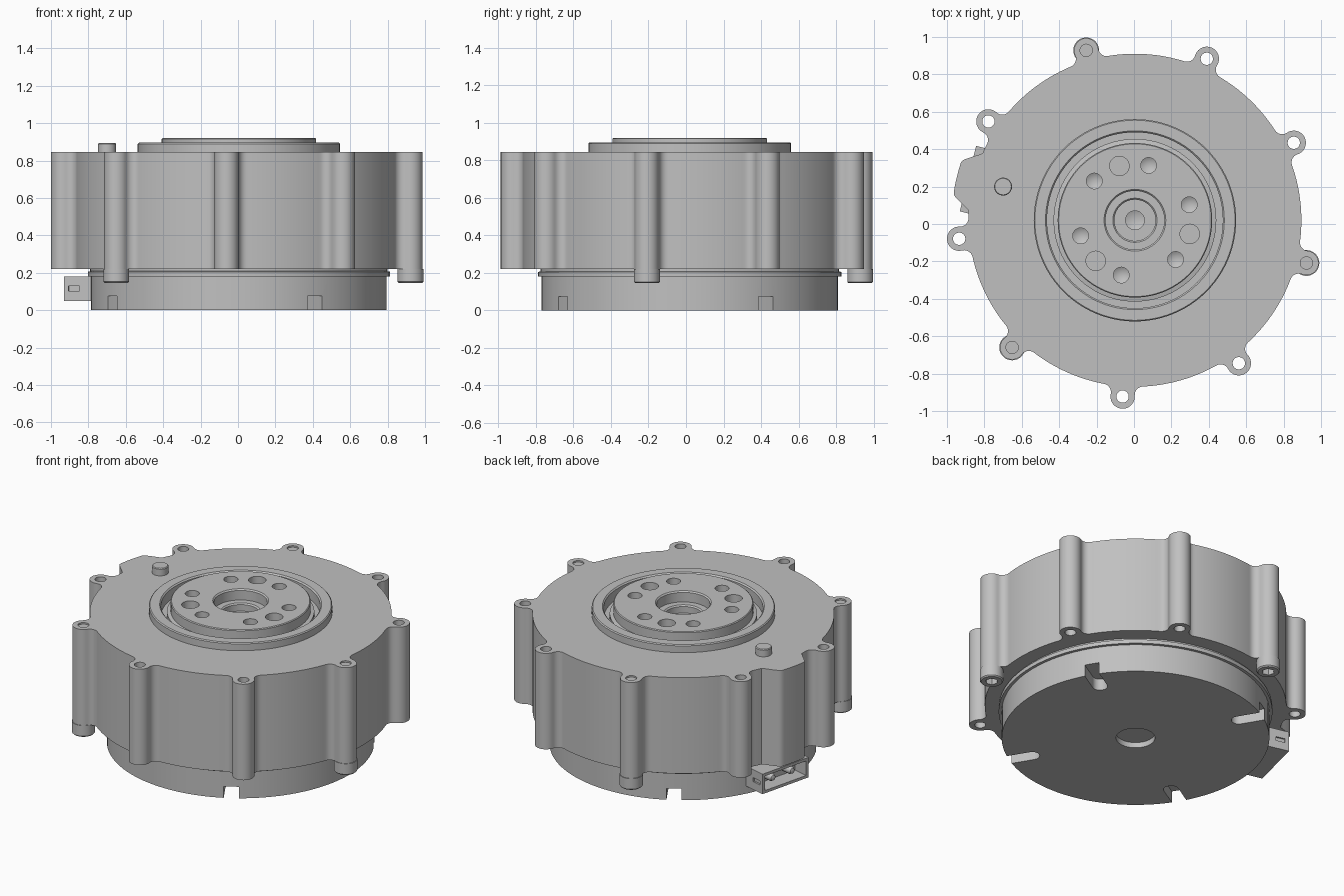
import bpy, bmesh
from math import sin, cos, acos, atan2, pi, radians
from mathutils import Matrix, Vector

if "Cube" in bpy.data.objects:
    bpy.data.objects.remove(bpy.data.objects["Cube"])

AXIS = Vector((0.005, 0.02, 0))      # common axis of the round parts
LUG_DIST = 0.945
LUG_ANGLES = [-14 + 40 * i for i in range(9)]
SCREW_ANGLES = [-14, 106, 226]
PORT_ANGLE = 166

metal = bpy.data.materials.new("grey metal")
metal.use_nodes = True
metal.diffuse_color = (0.53, 0.53, 0.53, 1)
metal.node_tree.nodes["Principled BSDF"].inputs["Base Color"].default_value = metal.diffuse_color


def place(angle):
    return Matrix.Translation(AXIS) @ Matrix.Rotation(radians(angle), 4, 'Z')


def polar(r, a):
    return Vector((r * cos(a), r * sin(a)))


def finish(name, bm, matrix):
    bmesh.ops.remove_doubles(bm, verts=bm.verts, dist=1e-5)
    bmesh.ops.recalc_face_normals(bm, faces=bm.faces)
    bm.transform(matrix)
    mesh = bpy.data.meshes.new(name)
    bm.to_mesh(mesh)
    bm.free()
    mesh.materials.append(metal)
    obj = bpy.data.objects.new(name, mesh)
    bpy.context.collection.objects.link(obj)
    return obj


def lathe(name, profile, matrix=None, steps=96, closed=False):
    """Revolve (radius, height) points about the local z axis."""
    bm = bmesh.new()
    vs = [bm.verts.new((r, 0, z)) for r, z in profile]
    pairs = list(zip(vs, vs[1:])) + ([(vs[-1], vs[0])] if closed else [])
    edges = [bm.edges.new(p) for p in pairs]
    bmesh.ops.spin(bm, geom=vs + edges, cent=(0, 0, 0), axis=(0, 0, 1),
                   angle=2 * pi, steps=steps)
    return finish(name, bm, matrix or place(0))


def prism(name, outline, z0, z1, matrix=None):
    """Extrude a flat outline from z0 to z1."""
    bm = bmesh.new()
    face = bm.faces.new([bm.verts.new((x, y, z0)) for x, y in outline])
    top = bmesh.ops.extrude_face_region(bm, geom=[face])["geom"]
    bmesh.ops.translate(bm, vec=(0, 0, z1 - z0),
                        verts=[g for g in top if isinstance(g, bmesh.types.BMVert)])
    return finish(name, bm, matrix or place(0))


def box(name, x0, x1, y0, y1, z0, z1, matrix):
    return prism(name, [(x0, y0), (x1, y0), (x1, y1), (x0, y1)], z0, z1, matrix)


def cut(obj, cutters):
    bpy.context.view_layer.objects.active = obj
    for c in cutters:
        mod = obj.modifiers.new("cut", 'BOOLEAN')
        mod.operation, mod.solver, mod.object = 'DIFFERENCE', 'EXACT', c
        bpy.ops.object.modifier_apply(modifier=mod.name)
        bpy.data.objects.remove(c)


def at(r, angle):
    return place(angle) @ Matrix.Translation((r, 0, 0))


# Housing outline: a disc with nine filleted lugs and one raised cable pad
R, LUG_R, FILLET = 0.89, 0.065, 0.045
near, far = R + FILLET, LUG_R + FILLET
beta = acos((near ** 2 + LUG_DIST ** 2 - far ** 2) / (2 * near * LUG_DIST))
fillet_c = polar(near, -beta)
lug_c = Vector((LUG_DIST, 0))
theta = atan2(fillet_c.y - lug_c.y, fillet_c.x - lug_c.x)
half = []
for i in range(8):
    half.append(fillet_c + polar(FILLET, (pi - beta) + (theta + beta) * i / 7))
for i in range(1, 11):
    half.append(lug_c + polar(LUG_R, theta * (1 - i / 10)))
lug = half + [Vector((p.x, -p.y)) for p in reversed(half[:-1])]

outline = []
for a in LUG_ANGLES:
    turn = Matrix.Rotation(radians(a), 2)
    outline += [turn @ p for p in lug]
    start, span = radians(a) + beta, radians(40) - 2 * beta
    for i in range(1, 30):
        phi = start + span * i / 30
        rise = 0
        if a + 20 == PORT_ANGLE:
            off = abs(phi - radians(PORT_ANGLE + 0.5))
            rise = min(1, max(0, (radians(10) - off) / radians(4.5)))
        outline.append(polar(R + 0.09 * rise, phi))
housing = prism("housing", outline, 0.22, 0.845)

hole = [(0, 0.1), (0.033, 0.1), (0.033, 1), (0, 1)]
cutters = [lathe("lug_hole", hole, at(LUG_DIST, a), 24) for a in LUG_ANGLES]
cutters.append(lathe("hub_pocket", [(0, 0.72), (0.472, 0.72), (0.472, 1), (0, 1)]))
cut(housing, cutters)

# Raised rim, seal in the groove, and output hub
lathe("top_rim", [(0.47, 0.8), (0.47, 0.887), (0.478, 0.895), (0.535, 0.895),
                  (0.541, 0.889), (0.541, 0.84), (0.48, 0.84), (0.48, 0.8)], closed=True)
lathe("groove_seal", [(0.4, 0.74), (0.4, 0.82), (0.471, 0.82), (0.471, 0.74)], closed=True)
hub = lathe("output_hub", [(0, 0.71), (0.435, 0.71), (0.435, 0.85), (0.413, 0.855),
                           (0.413, 0.915), (0.408, 0.92), (0.165, 0.92), (0.157, 0.912),
                           (0.157, 0.85), (0.118, 0.85), (0.11, 0.842), (0.11, 0.80),
                           (0.05, 0.80), (0.05, 0.77), (0, 0.75)])
cutters = []
for a in SCREW_ANGLES:
    for offset, r, tip in ((0, 0.052, 0), (30, 0.042, 0.025), (-30, 0.042, 0.025)):
        shape = [(0, 0.82 - tip), (r, 0.82), (r, 1), (0, 1)]
        cutters.append(lathe("hub_hole", shape, at(0.302, a + offset), 32))
cut(hub, cutters)

# Locating pin on the top face
lathe("locating_pin", [(0, 0.83), (0.048, 0.83), (0.048, 0.888), (0.044, 0.893), (0, 0.893)],
      Matrix.Translation((-0.7, 0.2, 0)), 32)

# Stepped base with four round-ended slots and a shallow centre recess
base = lathe("base", [(0, 0.035), (0.115, 0.035), (0.115, 0), (0.79, 0), (0.79, 0.18),
                      (0.808, 0.18), (0.808, 0.205), (0.795, 0.208), (0.795, 0.23), (0, 0.23)])
slot = [(0.9, -0.045), (0.9, 0.045)]
slot += [Vector((0.645, 0)) + polar(0.045, pi / 2 + pi * i / 12) for i in range(13)]
cut(base, [prism("slot", slot, -0.1, 0.075, place(31 + 90 * k)) for k in range(4)])

# Three socket-head screws pushed up through the lugs
for a in SCREW_ANGLES:
    screw = lathe("lug_screw", [(0, 0.145), (0.062, 0.145), (0.069, 0.152), (0.069, 0.221),
                                (0.0335, 0.221), (0.0335, 0.835), (0, 0.835)],
                  at(LUG_DIST, a), 32)
    hexagon = [polar(0.037, pi * i / 3) for i in range(6)]
    cut(screw, [prism("socket", hexagon, 0.1, 0.185, at(LUG_DIST, a))])

# Cable socket: open box with side windows and two contact pins
frame = place(PORT_ANGLE)
port = box("cable_socket", 0.74, 0.92, -0.18, 0.18, 0.05, 0.18, frame)
cutters = [box("cavity", 0.82, 1, -0.16, 0.16, 0.068, 0.162, frame)]
for s in (-1, 1):
    y0, y1 = sorted((s * 0.17, s * 0.2))
    cutters.append(box("window", 0.835, 0.895, y0, y1, 0.102, 0.128, frame))
cut(port, cutters)
for y in (-0.075, 0.075):
    lie = frame @ Matrix.Translation((0.81, y, 0.115)) @ Matrix.Rotation(pi / 2, 4, 'Y')
    lathe("contact_pin", [(0, 0), (0.024, 0), (0.024, 0.07), (0.017, 0.085), (0, 0.092)], lie, 20)

# Smooth the round walls and keep the machined edges crisp
bpy.ops.object.select_all(action='DESELECT')
for obj in bpy.context.collection.objects:
    if obj.type == 'MESH' and metal.name in obj.data.materials:
        obj.select_set(True)
        bpy.context.view_layer.objects.active = obj
bpy.ops.object.shade_smooth_by_angle(angle=radians(30))
